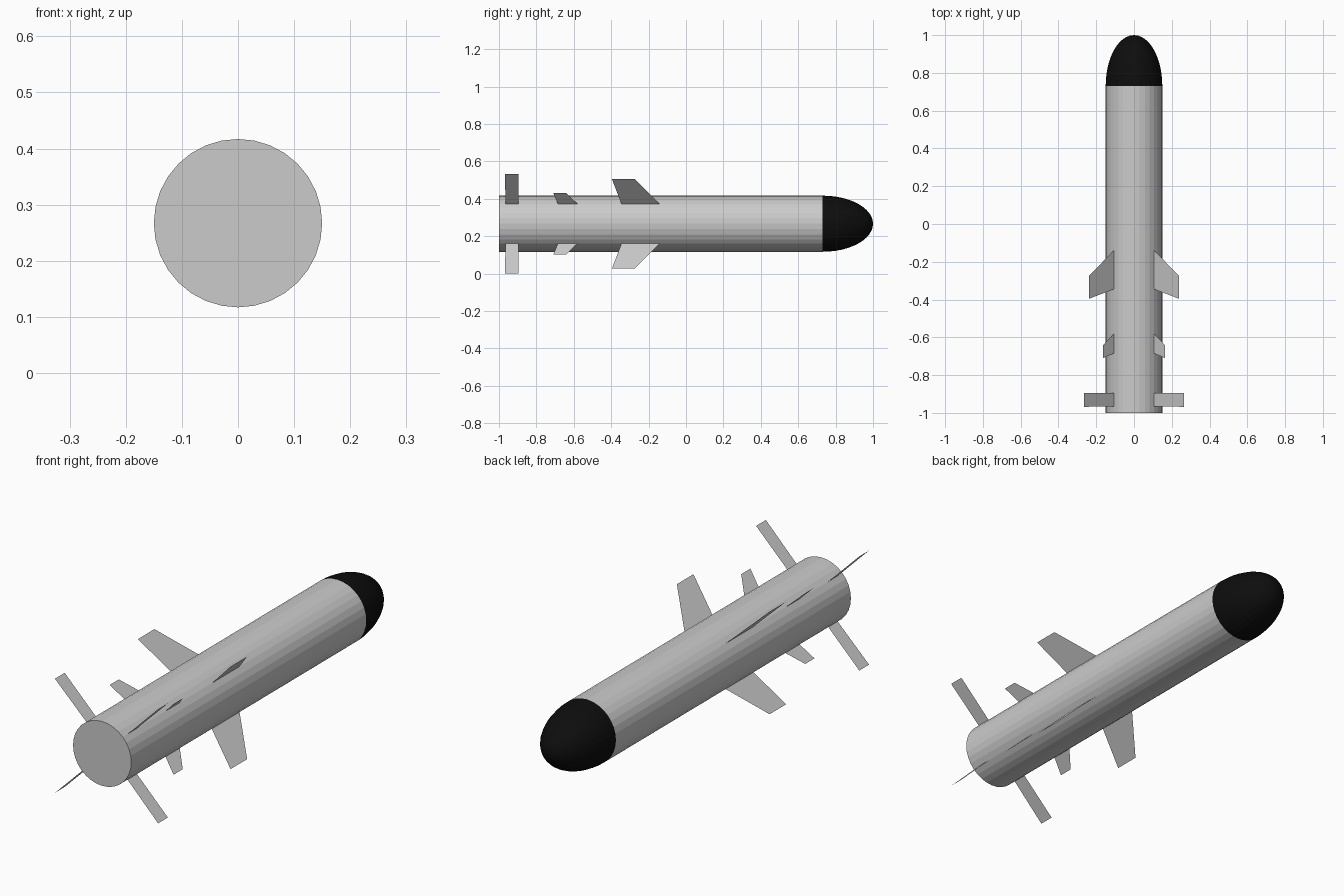
import bpy, bmesh, math

if "Cube" in bpy.data.objects:
    bpy.data.objects.remove(bpy.data.objects["Cube"])

CZ = 0.267      # height of the body axis
R = 0.15        # body radius
SIDES = 32
ROOT = R * math.sqrt(0.5)


def make_object(name, bm):
    mesh = bpy.data.meshes.new(name)
    bm.to_mesh(mesh)
    bm.free()
    obj = bpy.data.objects.new(name, mesh)
    bpy.context.collection.objects.link(obj)
    return obj


def lathe(name, profile):
    """Spin (radius, y) points around the long axis; radius 0 makes a tip."""
    bm = bmesh.new()
    rings = []
    for r, y in profile:
        n = SIDES if r > 0 else 1
        rings.append([bm.verts.new((r * math.cos(2 * math.pi * i / SIDES), y,
                                    CZ + r * math.sin(2 * math.pi * i / SIDES)))
                      for i in range(n)])
    for a, b in zip(rings, rings[1:]):
        for i in range(SIDES):
            j = (i + 1) % SIDES
            quad = [a[i % len(a)], a[j % len(a)], b[j % len(b)], b[i % len(b)]]
            bm.faces.new(list(dict.fromkeys(quad)))
    bmesh.ops.recalc_face_normals(bm, faces=bm.faces)
    return make_object(name, bm)


def fin_set(name, root_y, tip_y, reach):
    """Four paper-thin fins on the diagonals."""
    bm = bmesh.new()
    for sx in (-1, 1):
        for sz in (-1, 1):
            pts = [(ROOT, root_y[0]), (ROOT, root_y[1]),
                   (reach, tip_y[1]), (reach, tip_y[0])]
            bm.faces.new([bm.verts.new((sx * d, y, CZ + sz * d)) for d, y in pts])
    return make_object(name, bm)


# Body tube with closed tail
lathe("body", [(0, -1.0), (R, -1.0), (R, 0.73)])

# Rounded black nose
STEPS = 12
nose_profile = [(R * math.cos(k / STEPS * math.pi / 2),
                 0.73 + 0.27 * math.sin(k / STEPS * math.pi / 2))
                for k in range(STEPS)] + [(0, 1.0)]
nose = lathe("nose_cone", nose_profile)
black = bpy.data.materials.new("black")
black.diffuse_color = (0.004, 0.004, 0.004, 1)
black.use_nodes = True
black.node_tree.nodes["Principled BSDF"].inputs["Base Color"].default_value = black.diffuse_color
nose.data.materials.append(black)

# Fins: main wings, small strakes, tail fins
fin_set("main_wings", (-0.345, -0.14), (-0.396, -0.274), 0.239)
fin_set("small_strakes", (-0.685, -0.58), (-0.71, -0.642), 0.165)
fin_set("tail_fins", (-0.965, -0.896), (-0.968, -0.896), 0.266)
